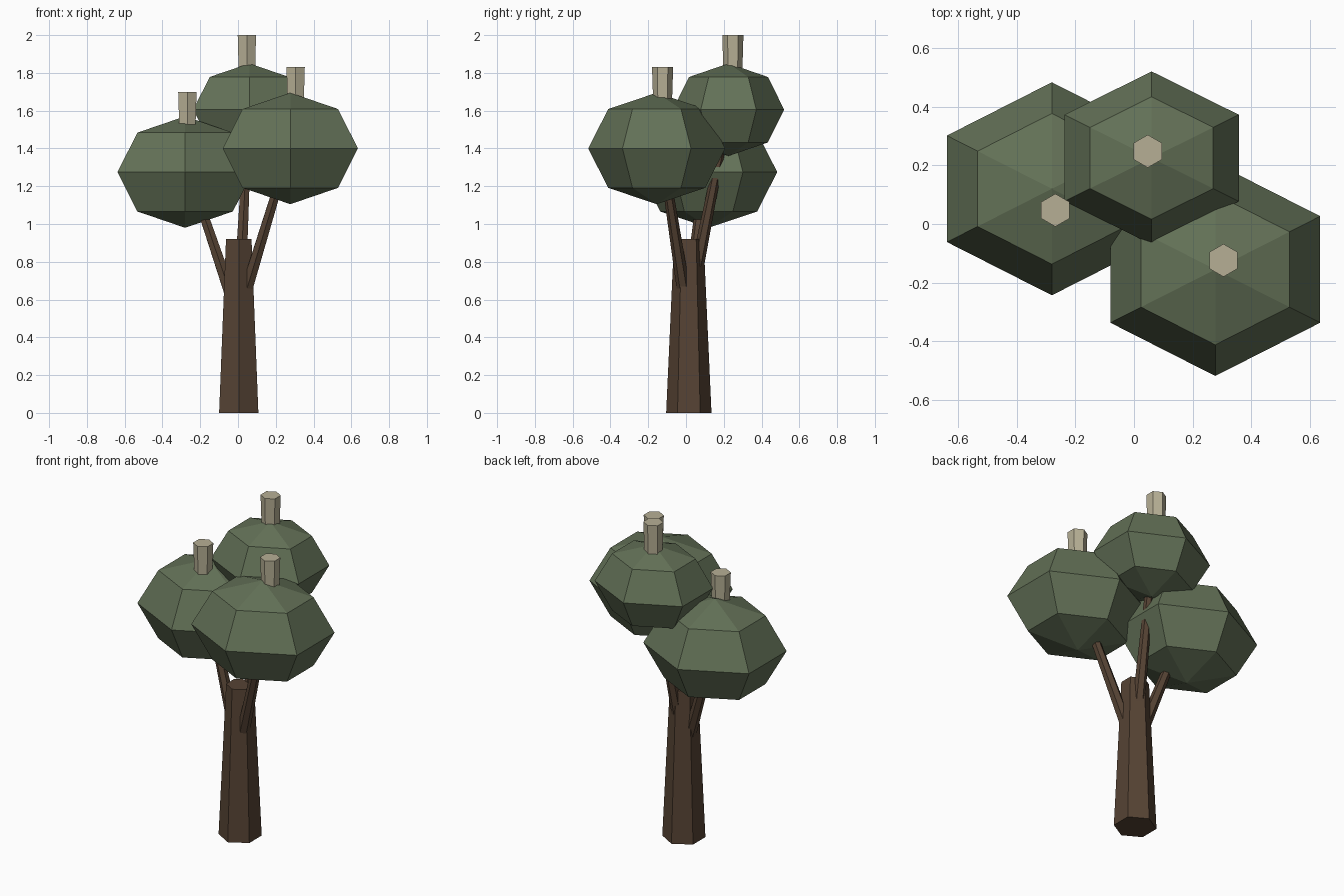
import bpy, bmesh
from mathutils import Matrix, Vector

if "Cube" in bpy.data.objects:
    bpy.data.objects.remove(bpy.data.objects["Cube"])


def material(name, rgb):
    m = bpy.data.materials.new(name)
    m.diffuse_color = (*rgb, 1)
    m.use_nodes = True
    m.node_tree.nodes["Principled BSDF"].inputs["Base Color"].default_value = m.diffuse_color
    return m


BARK = material("bark", (0.092, 0.056, 0.034))
LEAF = material("leaf", (0.125, 0.165, 0.095))
PEG = material("pale_wood", (0.47, 0.43, 0.30))


def finish(bm, name, mat):
    mesh = bpy.data.meshes.new(name)
    bm.to_mesh(mesh)
    bm.free()
    mesh.materials.append(mat)
    ob = bpy.data.objects.new(name, mesh)
    bpy.context.collection.objects.link(ob)
    return ob


def limb(name, start, end, r1, r2, mat):
    """Tapered hexagonal post between two points, corners along y."""
    a, b = Vector(start), Vector(end)
    d = b - a
    rot = Vector((0, 0, 1)).rotation_difference(d).to_matrix().to_4x4()
    bm = bmesh.new()
    bmesh.ops.create_cone(bm, cap_ends=True, segments=6, radius1=r1, radius2=r2,
                          depth=d.length,
                          matrix=Matrix.Translation((a + b) / 2) @ rot)
    return finish(bm, name, mat)


def foliage(name, centre, radii):
    """Six-sided, four-ring squashed ball, corners along y."""
    bm = bmesh.new()
    bmesh.ops.create_uvsphere(bm, u_segments=6, v_segments=4, radius=1,
                              matrix=Matrix.Translation(centre)
                              @ Matrix.Diagonal((*radii, 1)))
    return finish(bm, name, LEAF)


# Trunk
limb("trunk", (0.004, 0.015, 0), (0.004, 0.015, 0.92), 0.12, 0.078, BARK)

# Branches running into the foliage
limb("branch_left", (-0.03, 0.02, 0.6), (-0.24, 0.09, 1.22), 0.036, 0.024, BARK)
limb("branch_right", (0.035, -0.008, 0.62), (0.245, -0.115, 1.31), 0.036, 0.024, BARK)
limb("branch_back", (0.012, 0.045, 0.7), (0.052, 0.205, 1.5), 0.036, 0.022, BARK)

# Foliage clumps
foliage("foliage_left", (-0.28, 0.12, 1.275), (0.413, 0.363, 0.295))
foliage("foliage_right", (0.277, -0.155, 1.40), (0.413, 0.363, 0.295))
foliage("foliage_top", (0.06, 0.225, 1.605), (0.343, 0.295, 0.245))

# Pale pegs standing on the clumps
for name, x, y, z, h in (("left", -0.268, 0.047, 1.70, 0.18),
                         ("right", 0.305, -0.124, 1.83, 0.18),
                         ("top", 0.047, 0.248, 2.0, 0.2)):
    limb("peg_" + name, (x, y, z - h), (x, y, z), 0.05, 0.056, PEG)
